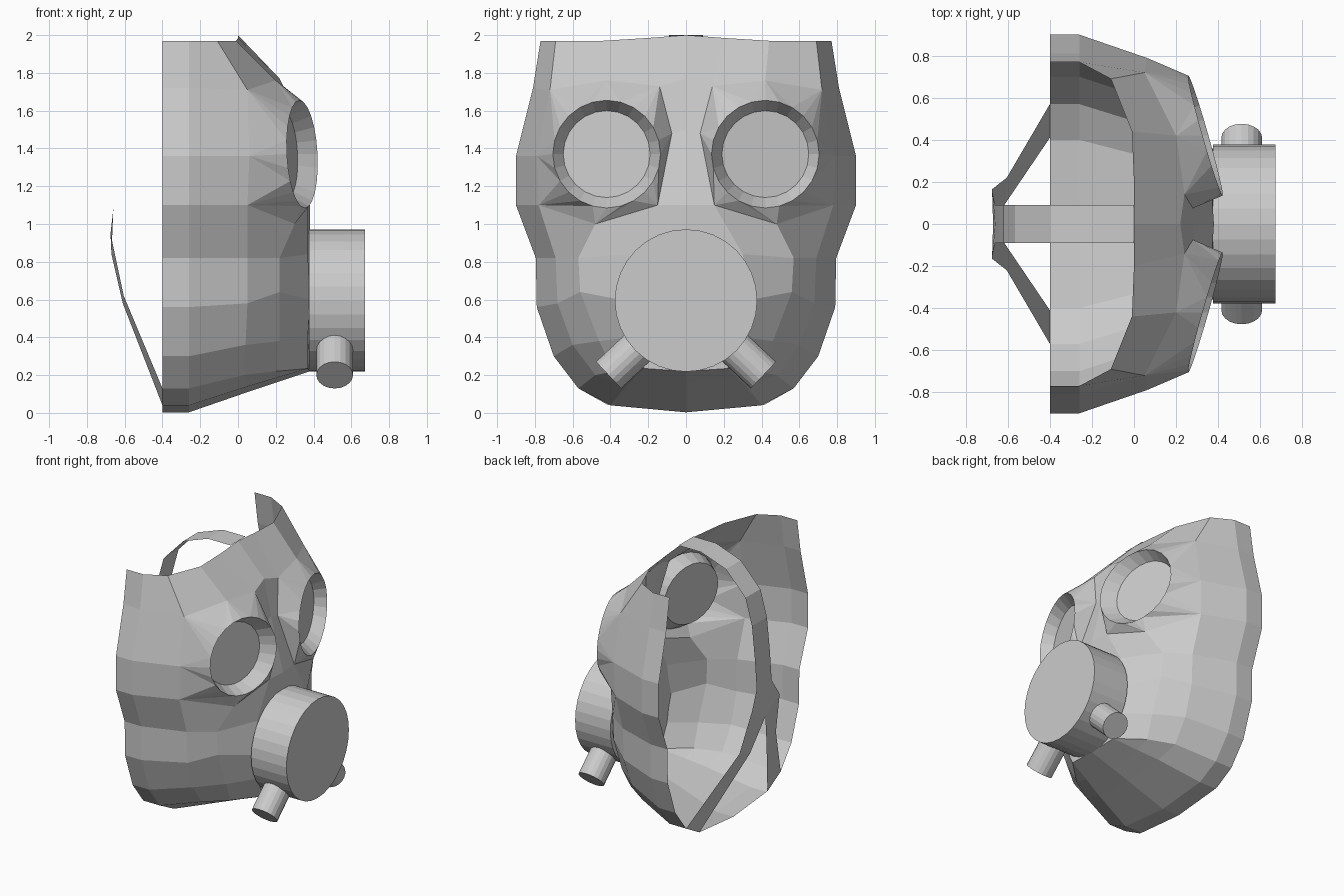
import bpy, bmesh, math
from mathutils import Vector, Matrix

if "Cube" in bpy.data.objects:
    bpy.data.objects.remove(bpy.data.objects["Cube"])


def finish(name, bm, mirror=False):
    bmesh.ops.remove_doubles(bm, verts=bm.verts, dist=0.0005)
    bmesh.ops.recalc_face_normals(bm, faces=bm.faces)
    me = bpy.data.meshes.new(name)
    bm.to_mesh(me)
    bm.free()
    ob = bpy.data.objects.new(name, me)
    bpy.context.collection.objects.link(ob)
    if mirror:
        m = ob.modifiers.new("mirror", 'MIRROR')
        m.use_axis = (False, True, False)
    return ob


def cylinder(name, start, end, radius, sides):
    a, b = Vector(start), Vector(end)
    mat = Matrix.Translation((a + b) / 2) @ (b - a).to_track_quat('Z', 'Y').to_matrix().to_4x4()
    bm = bmesh.new()
    bmesh.ops.create_cone(bm, cap_ends=True, segments=sides, radius1=radius,
                          radius2=radius, depth=(b - a).length, matrix=mat)
    return finish(name, bm)


# Half face shell: rim outline (y, z), three points (x, y, z), centre line (x, z)
rows = [
    ((.77, 1.97), (-.11, .69, 1.97), (-.01, .44, 1.97), (0, .2, 1.985), (0, 2.0)),
    ((.81, 1.72), (.05, .72, 1.71), (.2, .42, 1.76), (.24, .14, 1.73), (.22, 1.77)),
    ((.9, 1.36), (.06, .79, 1.36), (.2, .42, 1.37), (.28, .075, 1.48), (.28, 1.5)),
    ((.9, 1.1), (.05, .78, 1.1), (.3, .48, 1.0), (.37, .15, 1.1), (.38, 1.1)),
    ((.795, .82), (.05, .69, .82), (.22, .57, .82), (.37, .3, .84), (.38, .84)),
    ((.79, .56), (.05, .68, .58), (.22, .56, .64), (.38, .35, .6), (.38, .6)),
    ((.7, .3), (.04, .6, .36), (.22, .46, .38), (.37, .3, .4), (.38, .4)),
    ((.57, .13), (.03, .48, .2), (.2, .38, .22), (.37, .22, .235), (.38, .22)),
    ((.4, .04), (.05, .32, .14), (.2, .27, .185), (.37, .22, .235), (.38, .22)),
    ((0, .003), (.05, 0, .11), (.2, 0, .16), (.38, 0, .22), (.38, .22)),
]
SIDES = 24


def eye_circle(bm, cx, r):
    # tilted circle, starting at the upper inner corner
    out = []
    for i in range(SIDES):
        a = math.radians(135) - i * math.tau / SIDES
        dy, dz = r * math.cos(a), r * math.sin(a)
        out.append(bm.verts.new((cx - .285 * dy - .05 * dz, .42 + dy, 1.37 + dz)))
    return out


bm = bmesh.new()
grid = []
for (oy, oz), p2, p3, p4, (mx, mz) in rows:
    pts = [(-.4, oy, oz), (-.26, oy, oz), p2, p3, p4, (mx, 0, mz)]
    grid.append([bm.verts.new(p) for p in pts])
for i in range(len(grid) - 1):
    for j in range(5):
        if i in (1, 2) and j in (2, 3):
            continue  # eye opening
        bm.faces.new((grid[i][j], grid[i + 1][j], grid[i + 1][j + 1], grid[i][j + 1]))

# Fill from the opening to the round eye rim
hole = [grid[i][j] for i, j in ((1, 4), (1, 3), (1, 2), (2, 2), (3, 2), (3, 3), (3, 4), (2, 4))]
rim = eye_circle(bm, .34, .285)
for k in range(8):
    p, q, n = hole[k], hole[(k + 1) % 8], 3 * k
    bm.faces.new((p, rim[n - 1], rim[n]))
    bm.faces.new((p, rim[n], rim[n + 1]))
    bm.faces.new((p, rim[n + 1], rim[n + 2]))
    bm.faces.new((p, rim[n + 2], q))
# Recessed socket wall and lens
lens = eye_circle(bm, .25, .23)
for k in range(SIDES):
    bm.faces.new((rim[k - 1], rim[k], lens[k], lens[k - 1]))
bm.faces.new(lens)
loose = [v for v in bm.verts if not v.link_faces]
bmesh.ops.delete(bm, geom=loose, context='VERTS')
finish("mask_shell", bm, mirror=True)

# Filter canister and two valves
cylinder("filter_canister", (.375, 0, .595), (.672, 0, .595), .377, 32)
for s, side in ((-1, "right"), (1, "left")):
    cylinder("valve_" + side, (.512, s * .15, .445), (.512, s * .41, .2), .097, 20)

# Head strap, splitting into two legs at the back (half, mirrored)
path = [(0, 2.0), (-.19, 2.0), (-.4, 1.925), (-.565, 1.75), (-.62, 1.55),
        (-.645, 1.3), (-.66, 1.08)]
bm = bmesh.new()
pairs = [(bm.verts.new((x, 0, z)), bm.verts.new((x, .09, z))) for x, z in path]
for inner, outer in (((-.67, 0, .84), (-.675, .165, .95)),
                     ((-.61, .1, .58), (-.605, .22, .62)),
                     ((-.4, .41, .04), (-.4, .57, .13))):
    pairs.append((bm.verts.new(inner), bm.verts.new(outer)))
for (a, b), (c, d) in zip(pairs, pairs[1:]):
    bm.faces.new((a, b, d, c))
finish("head_strap", bm, mirror=True)
